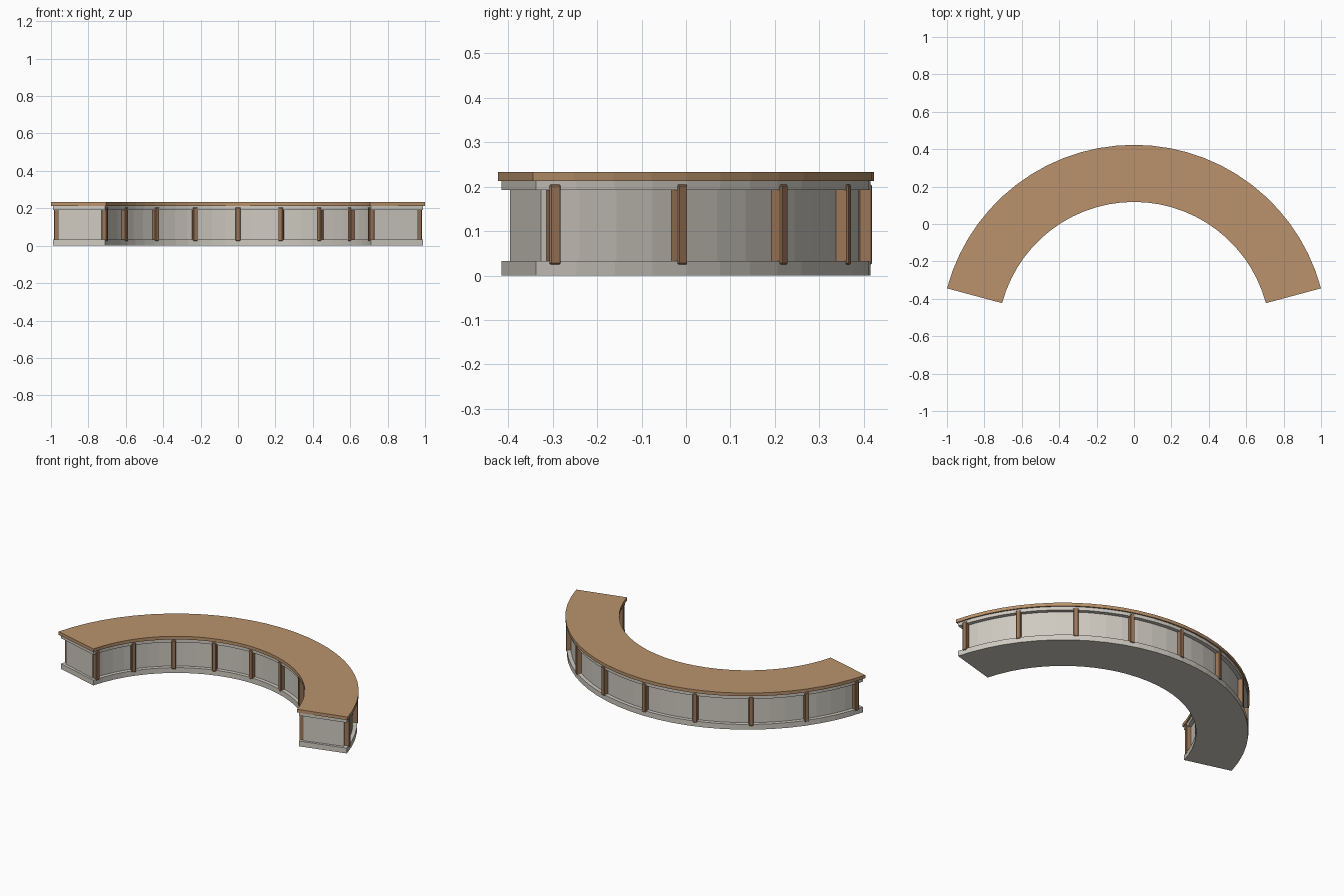
import bpy, bmesh
from math import sin, cos, radians
from mathutils import Matrix, Vector

cube = bpy.data.objects.get("Cube")
if cube:
    bpy.data.objects.remove(cube)

CENTRE_Y = -0.612   # centre of the arc
SEGMENTS = 28


def material(name, rgb):
    m = bpy.data.materials.new(name)
    m.use_nodes = True
    m.diffuse_color = (*rgb, 1)
    m.node_tree.nodes["Principled BSDF"].inputs["Base Color"].default_value = (*rgb, 1)
    return m


stone = material("pale stone", (0.62, 0.59, 0.53))
wood = material("light wood", (0.49, 0.29, 0.15))
dark_wood = material("brown wood", (0.33, 0.18, 0.095))


def finish(name, bm, mat):
    bmesh.ops.recalc_face_normals(bm, faces=bm.faces)
    mesh = bpy.data.meshes.new(name)
    bm.to_mesh(mesh)
    bm.free()
    mesh.materials.append(mat)
    obj = bpy.data.objects.new(name, mesh)
    bpy.context.collection.objects.link(obj)
    return obj


def arc_block(name, inner, outer, z0, z1, start, mat):
    """Solid arc from `start` degrees to 180 - start."""
    bm = bmesh.new()
    section = [(inner, z0), (outer, z0), (outer, z1), (inner, z1)]
    rings = []
    for i in range(SEGMENTS + 1):
        a = radians(start + (180 - 2 * start) * i / SEGMENTS)
        rings.append([bm.verts.new((r * cos(a), CENTRE_Y + r * sin(a), z))
                      for r, z in section])
    for p, q in zip(rings, rings[1:]):
        for k in range(4):
            n = (k + 1) % 4
            bm.faces.new((p[k], p[n], q[n], q[k]))
    bm.faces.new(rings[0])
    bm.faces.new(rings[-1])
    return finish(name, bm, mat)


def pilaster(name, angle, r0, r1):
    """Upright bevelled post spanning radii r0 to r1."""
    bm = bmesh.new()
    bmesh.ops.create_cube(bm, size=1)
    bmesh.ops.scale(bm, vec=Vector((r1 - r0, 0.026, 0.18)), verts=bm.verts)
    bmesh.ops.bevel(bm, geom=bm.edges[:], offset=0.003, segments=1, affect='EDGES')
    turn = Matrix.Rotation(radians(angle), 4, 'Z')
    place = Matrix.Translation((0, CENTRE_Y, 0.115))
    slide = Matrix.Translation(((r0 + r1) / 2, 0, 0))
    bmesh.ops.transform(bm, matrix=place @ turn @ slide, verts=bm.verts)
    return finish(name, bm, dark_wood)


# Counter body, from the floor up
arc_block("plinth", 0.738, 1.027, 0, 0.033, 15.5, stone)
arc_block("wall", 0.761, 1.004, 0.033, 0.192, 16.5, stone)
arc_block("upper_trim", 0.738, 1.027, 0.192, 0.213, 15.5, stone)
arc_block("countertop", 0.73, 1.0353, 0.213, 0.233, 15, wood)

# Posts along the inner and outer walls
for i in range(9):
    angle = 18 * (i + 1)
    pilaster(f"outer_post_{i + 1}", angle, 0.995, 1.031)
    pilaster(f"inner_post_{i + 1}", angle, 0.734, 0.77)
